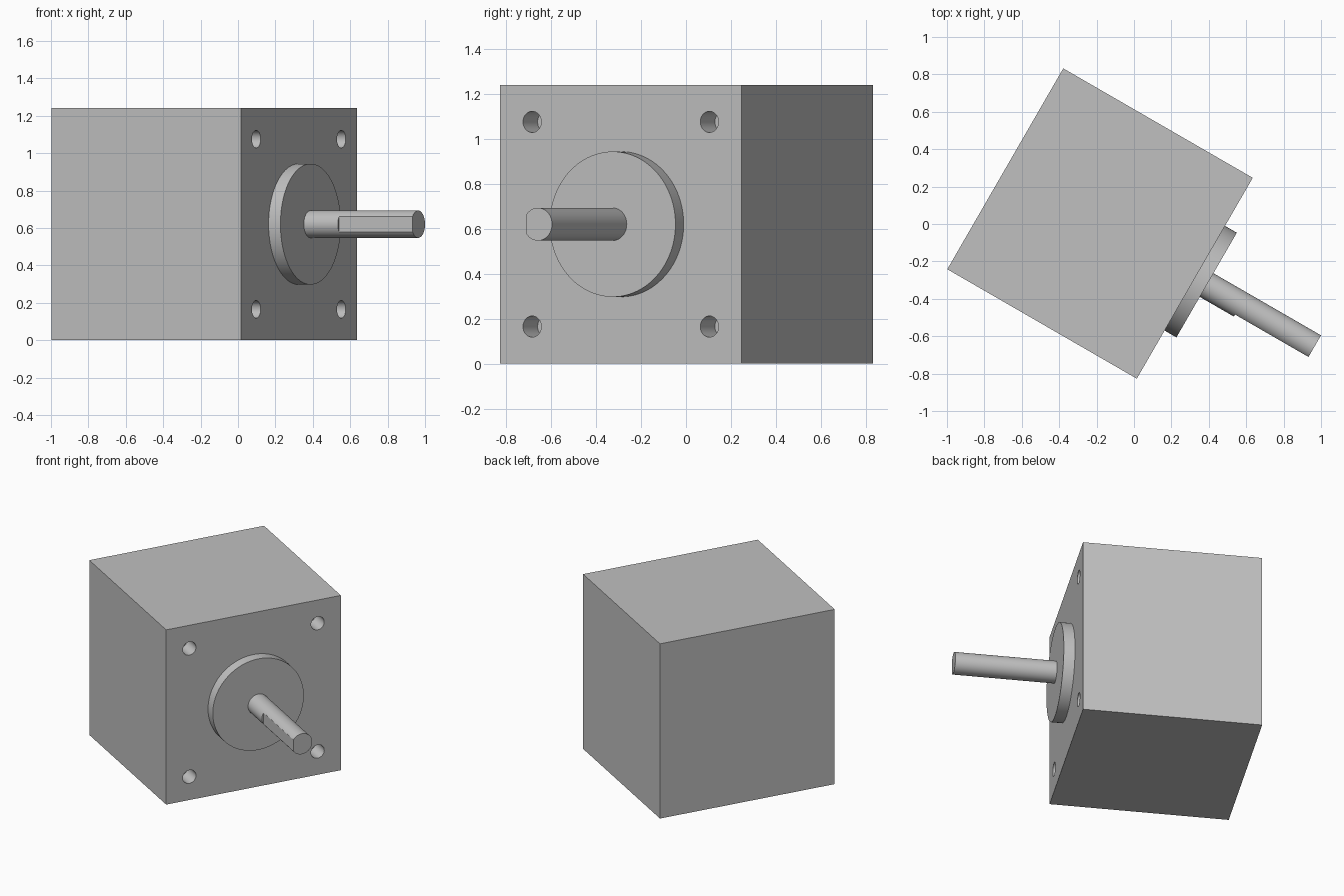
import bpy
from math import radians, pi
from mathutils import Matrix, Vector

cube = bpy.data.objects.get("Cube")
if cube:
    bpy.data.objects.remove(cube, do_unlink=True)

SIZE, DEPTH = 1.24, 1.17          # square face and body length
HOLE = 0.455                      # mounting hole offset from the axis
SHAFT_R = 0.073

# Motor frame: local x runs out along the shaft, origin at the face centre
frame = Matrix.Translation((0.325, -0.29, SIZE / 2)) @ Matrix.Rotation(radians(-30), 4, 'Z')

metal = bpy.data.materials.new("grey_metal")
metal.use_nodes = True
grey = (0.53, 0.53, 0.53, 1)
metal.diffuse_color = grey
metal.node_tree.nodes["Principled BSDF"].inputs["Base Color"].default_value = grey


def finish(name, local):
    ob = bpy.context.object
    ob.name = ob.data.name = name
    ob.data.transform(local)
    ob.matrix_world = frame
    ob.data.materials.append(metal)
    return ob


def box(name, center, size):
    bpy.ops.mesh.primitive_cube_add(size=1)
    return finish(name, Matrix.Translation(center) @ Matrix.Diagonal((*size, 1)))


def rod(name, start, end, radius, y=0, z=0, sides=64):
    """Cylinder along the motor axis from start to end."""
    bpy.ops.mesh.primitive_cylinder_add(vertices=sides, radius=radius, depth=end - start)
    return finish(name, Matrix.Translation(((start + end) / 2, y, z)) @ Matrix.Rotation(pi / 2, 4, 'Y'))


def cut(target, cutter):
    cutter.hide_render = True
    mod = target.modifiers.new("cut", 'BOOLEAN')
    mod.operation, mod.solver, mod.object = 'DIFFERENCE', 'EXACT', cutter
    bpy.ops.object.select_all(action='DESELECT')
    bpy.context.view_layer.objects.active = target
    target.select_set(True)
    bpy.ops.object.modifier_apply(modifier=mod.name)
    bpy.data.objects.remove(cutter, do_unlink=True)


# Body with four blind mounting holes
body = box("motor_body", (-DEPTH / 2, 0, 0), (DEPTH, SIZE, SIZE))
for y in (-HOLE, HOLE):
    for z in (-HOLE, HOLE):
        cut(body, rod("hole_cutter", -0.13, 0.05, 0.047, y, z, 32))

# Raised round boss
boss = rod("front_boss", -0.01, 0.073, 0.323, sides=96)

# Shaft with a flat milled along its outer length
shaft = rod("shaft", 0.06, 0.737, SHAFT_R, sides=48)
cut(shaft, box("flat_cutter", (0.283 + 0.3, -0.0605 - 0.1, 0), (0.6, 0.2, 0.4)))

# Smooth round walls, crisp edges
for ob in (body, boss, shaft):
    bpy.ops.object.select_all(action='DESELECT')
    bpy.context.view_layer.objects.active = ob
    ob.select_set(True)
    bpy.ops.object.shade_smooth_by_angle(angle=radians(25))
